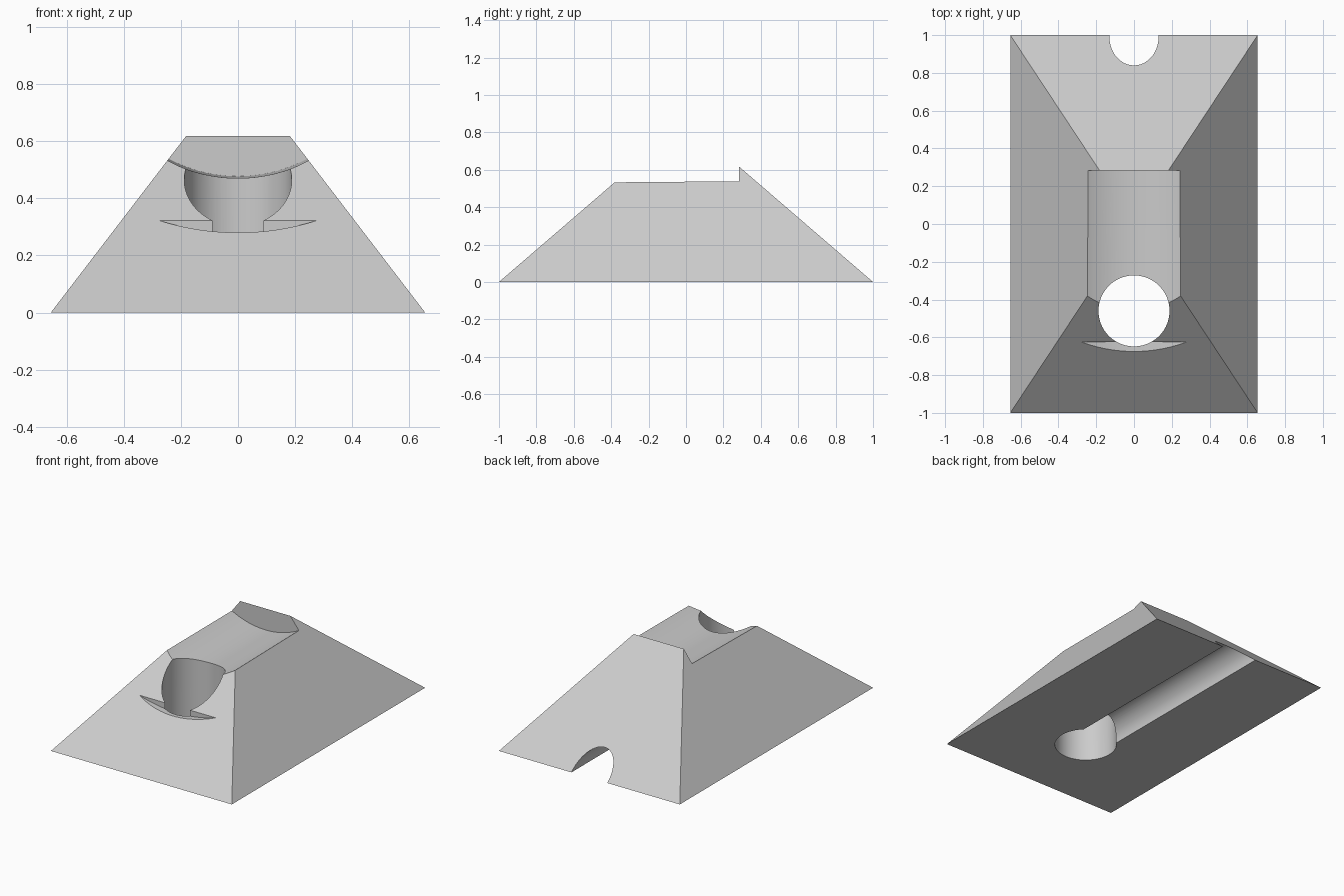
import bpy, bmesh, math
from mathutils import Matrix

if "Cube" in bpy.data.objects:
    bpy.data.objects.remove(bpy.data.objects["Cube"], do_unlink=True)

grey = bpy.data.materials.new("plain grey")
grey.use_nodes = True
colour = (0.6, 0.6, 0.6, 1)
grey.diffuse_color = colour
grey.node_tree.nodes["Principled BSDF"].inputs["Base Color"].default_value = colour


def add_object(name, bm):
    mesh = bpy.data.meshes.new(name)
    bmesh.ops.recalc_face_normals(bm, faces=bm.faces)
    bm.to_mesh(mesh)
    bm.free()
    mesh.materials.append(grey)
    ob = bpy.data.objects.new(name, mesh)
    bpy.context.collection.objects.link(ob)
    return ob


def cylinder(name, radius, depth, matrix, sides=96):
    bm = bmesh.new()
    bmesh.ops.create_cone(bm, cap_ends=True, segments=sides, radius1=radius,
                          radius2=radius, depth=depth, matrix=matrix)
    ob = add_object(name, bm)
    ob.hide_render = True
    return ob


def lengthwise(name, radius, y0, y1, z, tilt=0, sides=96):
    # cylinder running front to back
    m = Matrix.Translation((0, (y0 + y1) / 2, z)) @ Matrix.Rotation(math.pi / 2 + tilt, 4, 'X')
    return cylinder(name, radius, y1 - y0, m, sides)


# Tapered block
bm = bmesh.new()
rings = []
for hx, hy, z in ((0.655, 1, 0), (0.18, 0.28, 0.62)):
    rings.append([bm.verts.new((sx * hx, sy * hy, z))
                  for sx, sy in ((-1, -1), (1, -1), (1, 1), (-1, 1))])
bm.faces.new(rings[0])
bm.faces.new(rings[1])
for i in range(4):
    j = (i + 1) % 4
    bm.faces.new((rings[0][i], rings[0][j], rings[1][j], rings[1][i]))
block = add_object("tapered_block", bm)

# Saddle trough, upright hole, front slot and underside channel
cutters = [
    lengthwise("saddle_cutter", 0.51, -1.2, 0.278, 0.978, 0.012, 160),
    cylinder("hole_cutter", 0.188, 2, Matrix.Translation((0, -0.46, 0.5))),
    lengthwise("slot_cutter", 0.92, -1.4, -0.625, 1.2, 0, 256),
    lengthwise("channel_cutter", 0.13, -0.46, 1.3, 0.008),
]
bpy.context.view_layer.objects.active = block
for cutter in cutters:
    mod = block.modifiers.new(cutter.name, 'BOOLEAN')
    mod.operation = 'DIFFERENCE'
    mod.solver = 'EXACT'
    mod.object = cutter
    bpy.ops.object.modifier_apply(modifier=mod.name)
for cutter in cutters:
    bpy.data.objects.remove(cutter, do_unlink=True)

bpy.ops.object.select_all(action='DESELECT')
block.select_set(True)
bpy.ops.object.shade_smooth_by_angle(angle=math.radians(25))
